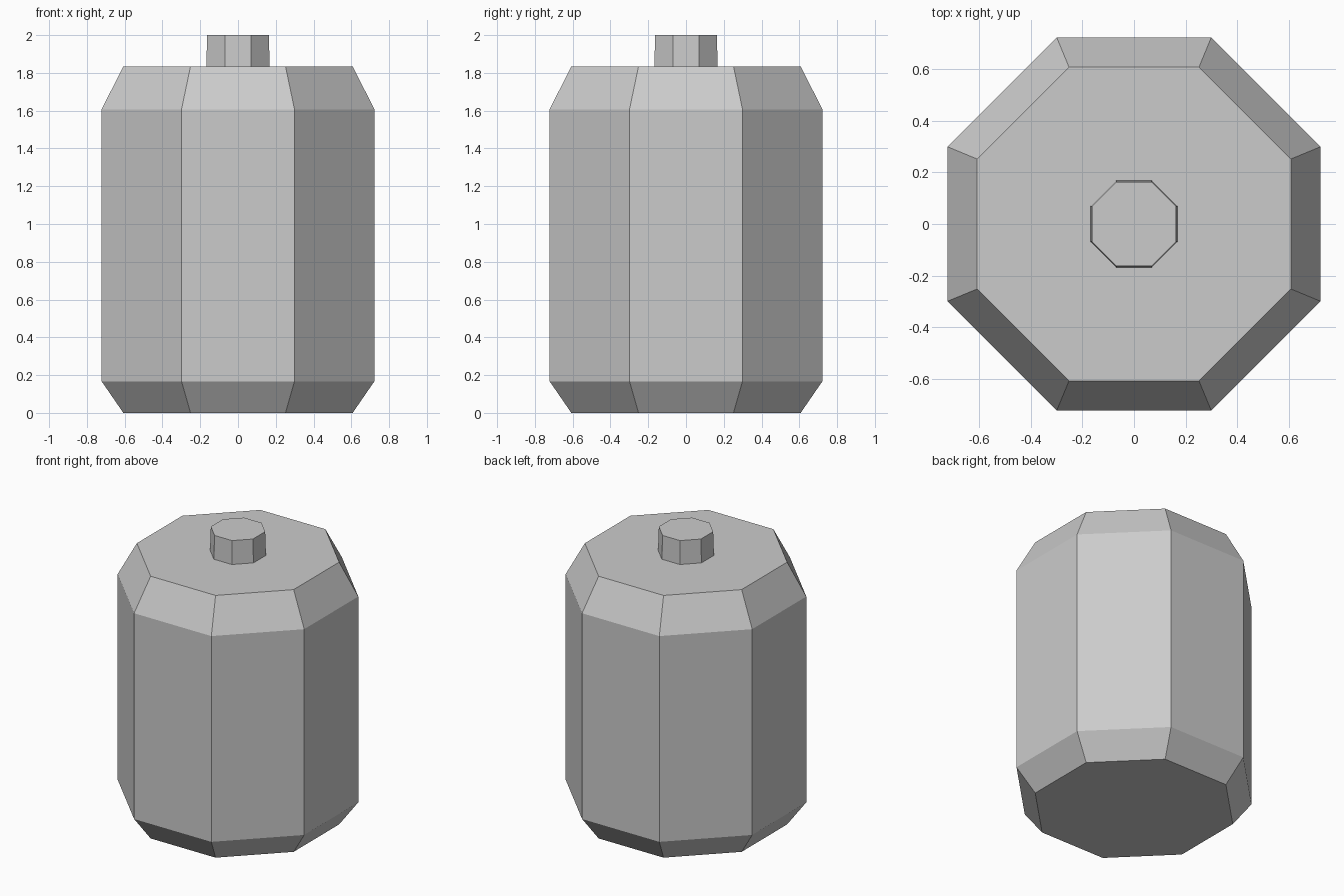
import bpy, bmesh, math

if "Cube" in bpy.data.objects:
    bpy.data.objects.remove(bpy.data.objects["Cube"])

SIDES = 8


def lathe(name, profile):
    """Flat-sided octagonal solid from (apothem, z) pairs, flats facing the axes."""
    bm = bmesh.new()
    rings = []
    for apothem, z in profile:
        r = apothem / math.cos(math.pi / SIDES)
        angles = [(i + 0.5) * 2 * math.pi / SIDES for i in range(SIDES)]
        rings.append([bm.verts.new((r * math.cos(a), r * math.sin(a), z)) for a in angles])
    for low, high in zip(rings, rings[1:]):
        for i in range(SIDES):
            j = (i + 1) % SIDES
            bm.faces.new((low[i], low[j], high[j], high[i]))
    bm.faces.new(rings[0][::-1])
    bm.faces.new(rings[-1])
    mesh = bpy.data.meshes.new(name)
    bm.to_mesh(mesh)
    bm.free()
    obj = bpy.data.objects.new(name, mesh)
    bpy.context.collection.objects.link(obj)
    return obj


# Canister body with bevelled shoulder and foot
lathe("body", [(0.607, 0), (0.722, 0.167), (0.722, 1.607), (0.607, 1.835)])

# Small, slightly tapered cap on top
lathe("cap", [(0.168, 1.835), (0.163, 2.0)])
